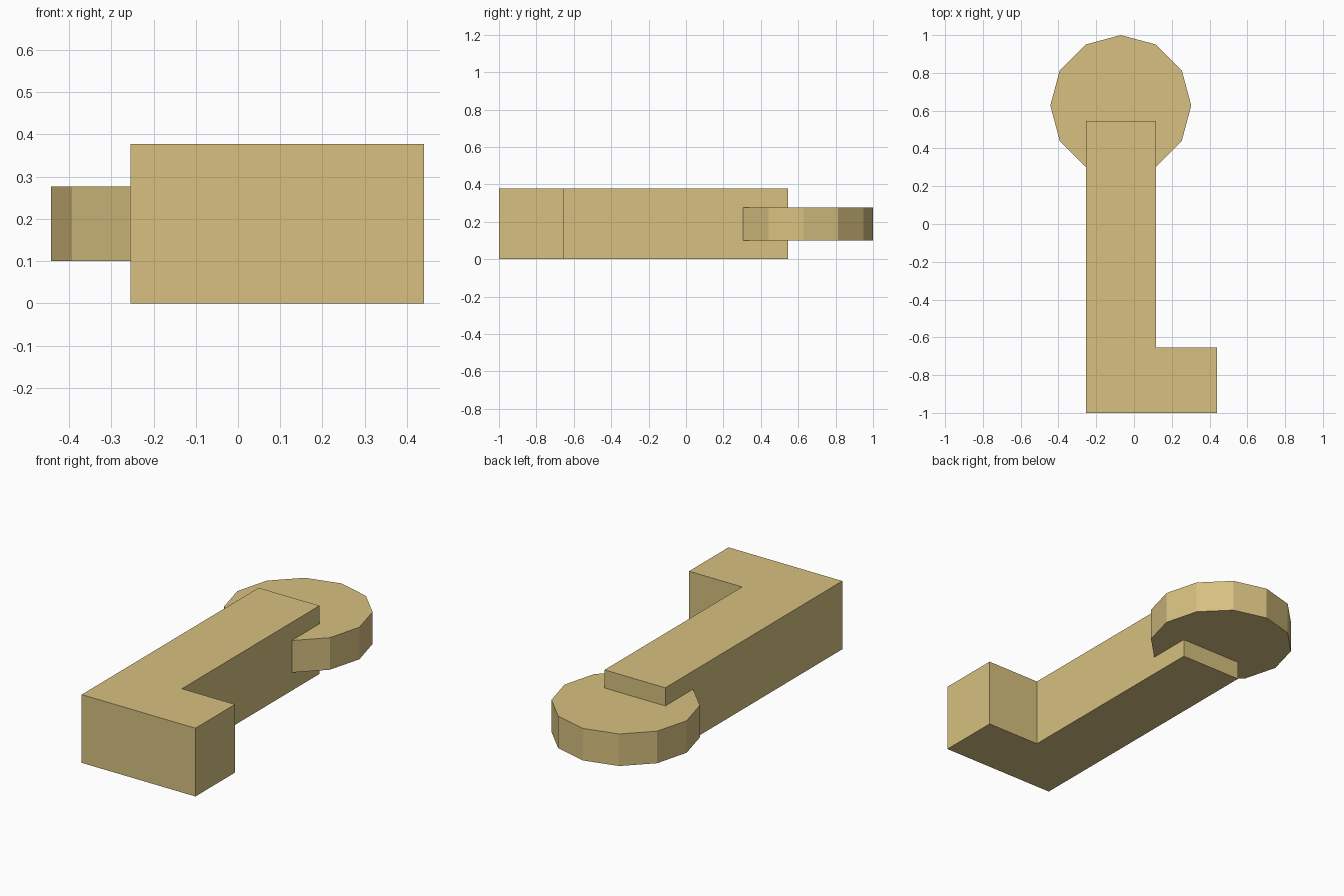
import bpy, bmesh, math

if "Cube" in bpy.data.objects:
    bpy.data.objects.remove(bpy.data.objects["Cube"])

tan = bpy.data.materials.new("sandy_tan")
tan.diffuse_color = (0.68, 0.53, 0.216, 1)
tan.use_nodes = True
tan.node_tree.nodes["Principled BSDF"].inputs["Base Color"].default_value = tan.diffuse_color


def prism(name, outline, z0, z1):
    """Extrude a flat outline (counter-clockwise, xy) from z0 to z1."""
    bm = bmesh.new()
    base = bm.faces.new([bm.verts.new((x, y, z0)) for x, y in outline])
    top = bmesh.ops.extrude_face_region(bm, geom=[base], use_keep_orig=True)
    verts = [g for g in top["geom"] if isinstance(g, bmesh.types.BMVert)]
    bmesh.ops.translate(bm, verts=verts, vec=(0, 0, z1 - z0))
    bmesh.ops.recalc_face_normals(bm, faces=bm.faces)
    mesh = bpy.data.meshes.new(name)
    bm.to_mesh(mesh)
    bm.free()
    mesh.materials.append(tan)
    obj = bpy.data.objects.new(name, mesh)
    bpy.context.collection.objects.link(obj)
    return obj


# L-shaped shaft with the bit at its front end
prism("shaft_and_bit",
      [(-0.255, -1), (0.44, -1), (0.44, -0.655), (0.116, -0.655),
       (0.116, 0.545), (-0.255, 0.545)], 0, 0.377)

# Twelve-sided disc head, overlapping the shaft's back end
R, CX, CY = 0.373, -0.07, 0.627
prism("disc_head",
      [(CX + R * math.cos(math.tau * i / 12), CY + R * math.sin(math.tau * i / 12))
       for i in range(12)], 0.1, 0.277)
